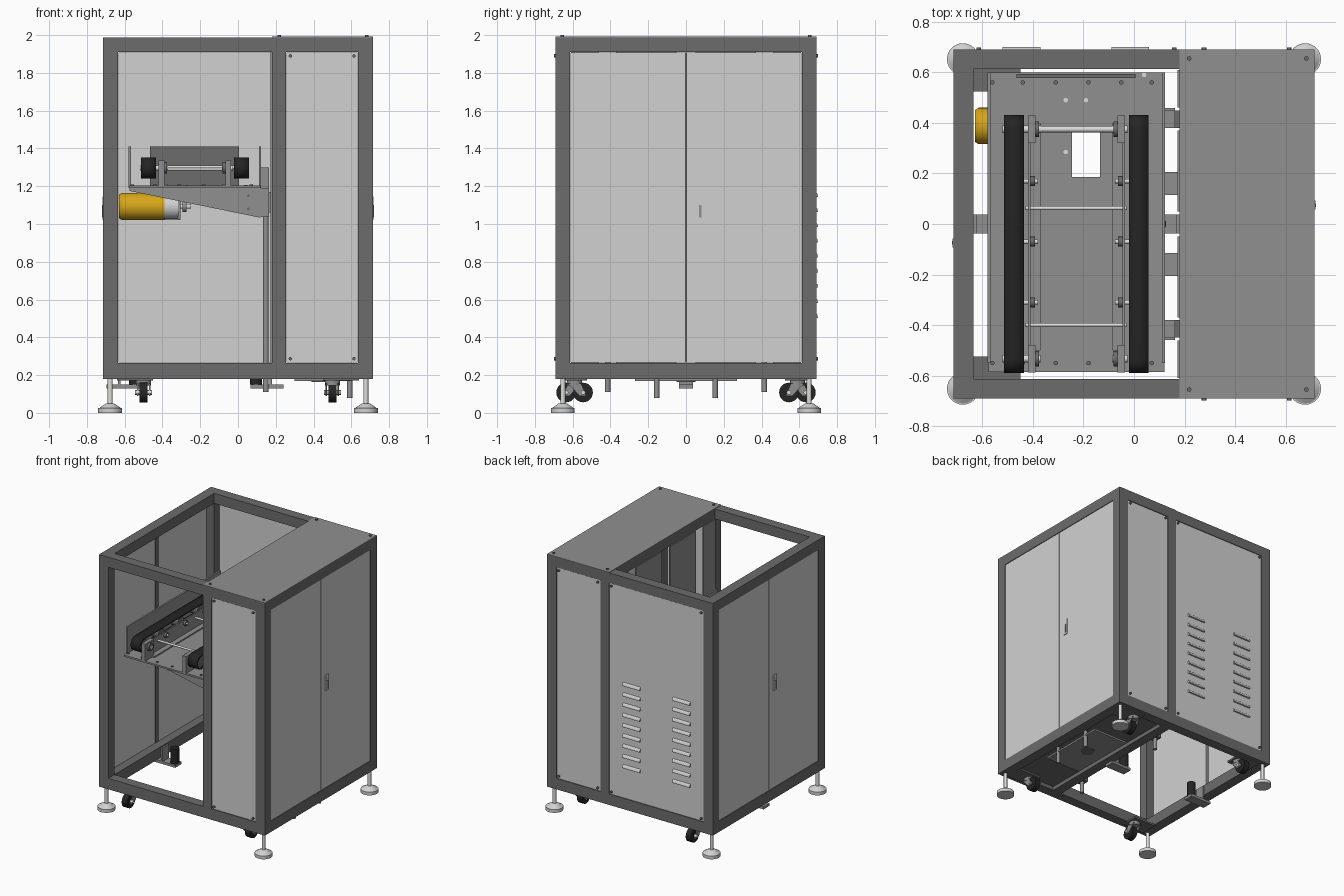
import bpy, bmesh, math
from mathutils import Vector

if "Cube" in bpy.data.objects:
    bpy.data.objects.remove(bpy.data.objects["Cube"])


def material(name, r, g, b):
    m = bpy.data.materials.new(name)
    m.diffuse_color = (r, g, b, 1)
    m.use_nodes = True
    m.node_tree.nodes["Principled BSDF"].inputs["Base Color"].default_value = m.diffuse_color
    return m


FRAME = material("dark grey frame", 0.15, 0.15, 0.15)
PANEL = material("light grey panel", 0.64, 0.64, 0.64)
GREY = material("mid grey sheet", 0.28, 0.28, 0.28)
STEEL = material("bright steel", 0.72, 0.72, 0.70)
BLACK = material("black rubber", 0.018, 0.018, 0.018)
YELLOW = material("yellow motor paint", 0.68, 0.38, 0.01)


def finish(name, bm, mat):
    bmesh.ops.recalc_face_normals(bm, faces=bm.faces)
    me = bpy.data.meshes.new(name)
    bm.to_mesh(me)
    bm.free()
    me.materials.append(mat)
    ob = bpy.data.objects.new(name, me)
    bpy.context.collection.objects.link(ob)
    return ob


def boxes(name, mat, *specs):
    """Each spec is x0, x1, y0, y1, z0, z1."""
    bm = bmesh.new()
    for x0, x1, y0, y1, z0, z1 in specs:
        for v in bmesh.ops.create_cube(bm, size=1)["verts"]:
            v.co = (x1 if v.co.x > 0 else x0, y1 if v.co.y > 0 else y0, z1 if v.co.z > 0 else z0)
    return finish(name, bm, mat)


def cyl(name, mat, p0, p1, r, r2=None, n=24):
    bm = bmesh.new()
    p0, p1 = Vector(p0), Vector(p1)
    d = p1 - p0
    bmesh.ops.create_cone(bm, cap_ends=True, segments=n, radius1=r, radius2=r if r2 is None else r2, depth=d.length)
    for f in bm.faces:
        f.smooth = len(f.verts) == 4
    for e in bm.edges:
        e.smooth = all(f.smooth for f in e.link_faces)
    q = Vector((0, 0, 1)).rotation_difference(d)
    for v in bm.verts:
        v.co = q @ v.co + (p0 + p1) / 2
    return finish(name, bm, mat)


def prism(name, mat, pts, axis, a, b):
    """Extrude a 2D outline along x (points are y,z) or y (points are x,z)."""
    bm = bmesh.new()
    place = (lambda p, t: (t, p[0], p[1])) if axis == "x" else (lambda p, t: (p[0], t, p[1]))
    f = bm.faces.new([bm.verts.new(place(p, a)) for p in pts])
    r = bmesh.ops.extrude_face_region(bm, geom=[f])
    off = Vector(place((0, 0), b - a))
    bmesh.ops.translate(bm, vec=off, verts=[v for v in r["geom"] if isinstance(v, bmesh.types.BMVert)])
    return finish(name, bm, mat)


X, Y, Z0, Z1, T = 0.715, 0.69, 0.18, 1.988, 0.08

# frame: posts, cross beams, long beams
for sy, side in ((-1, "front"), (1, "back")):
    y0, y1 = sorted((sy * Y, sy * (Y - 0.077)))
    for x0, x1, nm in ((-X, -X + T, "left"), (0.18, 0.255, "middle"), (X - T, X, "right")):
        boxes(f"{side}_{nm}_post", FRAME, (x0, x1, y0, y1, 0.265, 1.91))
    boxes(f"{side}_cross_beams", FRAME, (-X, X, y0, y1, Z0, 0.265), (-X, X, y0, y1, 1.91, Z1))
    # narrow closing panel with corner screws
    p0, p1 = sorted((sy * 0.687, sy * 0.675))
    boxes(f"{side}_narrow_panel", PANEL, (0.257, 0.633, p0, p1, 0.267, 1.908))
    xs = [0.277, 0.614] + ([-0.615, 0.16] if sy > 0 else [])
    for x in xs:
        for z in (0.287, 1.89):
            cyl("panel_screw", FRAME, (x, sy * 0.68, z), (x, sy * 0.698, z), 0.009, n=12)
yi = Y - 0.077
for x0, x1, nm in ((-X, -X + T, "left"), (0.18, 0.255, "middle"), (X - T, X, "right")):
    boxes(f"{nm}_long_beams", FRAME, (x0, x1, -yi, yi, Z0, 0.265), (x0, x1, -yi, yi, 1.91, Z1))

# back panel with louvers
boxes("back_wide_panel", PANEL, (-0.633, 0.178, 0.675, 0.687, 0.267, 1.908))
for i in range(9):
    z = 0.515 + 0.08 * i
    for x in (-0.445, -0.015):
        prism("louver", PANEL, [(0.671, z - 0.012), (0.7, z - 0.012), (0.7, z - 0.004), (0.695, z + 0.006),
                                (0.685, z + 0.014), (0.671, z + 0.014)], "x", x - 0.075, x + 0.075)

# double doors with handle plate and lever on both sides
for s, side in ((-1, "left"), (1, "right")):
    x0, x1 = sorted((s * 0.70, s * 0.712))
    boxes(f"{side}_doors", PANEL, (x0, x1, -0.611, -0.003, 0.267, 1.908), (x0, x1, 0.003, 0.611, 0.267, 1.908))
    boxes(f"{side}_door_seam", FRAME, (s * 0.70 - 0.003, s * 0.70 + 0.003, -0.02, 0.02, 0.267, 1.908))
    h0, h1 = sorted((s * 0.71, s * 0.718))
    boxes(f"{side}_door_handle", PANEL, (h0, h1, s * 0.075 - 0.018, s * 0.075 + 0.018, 1.02, 1.145))
    h0, h1 = sorted((s * 0.717, s * 0.721))
    boxes(f"{side}_handle_lever", GREY, (h0, h1, s * 0.075 - 0.007, s * 0.075 + 0.007, 1.035, 1.10))

# top cover
boxes("top_cover", GREY, (0.18, X, -Y, Y, 1.986, 1.992))
for x in (0.218, 0.682):
    for y in (-0.655, 0.655):
        cyl("cover_screw", FRAME, (x, y, 1.99), (x, y, 2.0), 0.009, n=12)

# inner partition sheets with lift slots between them
boxes("partition_sheets", GREY, *[(0.172, 0.18, a, b, 0.265, 1.91)
      for a, b in ((-0.61, -0.46), (-0.37, -0.05), (0.05, 0.37), (0.46, 0.61))])

# cabinet floor, underside plate with round port, hanging rods
boxes("cabinet_floor", FRAME, (0.255, 0.635, -yi, yi, 0.21, 0.22))
boxes("underside_plate", GREY, (0.3, 0.6, -0.27, 0.27, 0.168, 0.182))
cyl("underside_port", FRAME, (0.44, 0, 0.164), (0.44, 0, 0.17), 0.05)
for s in (-1, 1):
    cyl("hanging_rod", GREY, (0.592, s * 0.155, 0.08), (0.592, s * 0.155, 0.21), 0.014)
    # lift guide shafts and their clamps
    cyl("guide_shaft", GREY, (0.147, s * 0.415, 0.11), (0.147, s * 0.415, 1.25), 0.015)
    boxes("guide_foot", FRAME, (0.12, 0.19, s * 0.415 - 0.035, s * 0.415 + 0.035, 0.2, 0.25))
    boxes("lift_carriage", GREY, (0.12, 0.163, s * 0.415 - 0.035, s * 0.415 + 0.035, 1.04, 1.3))
    boxes("lift_arm", GREY, (0.1, 0.19, s * 0.16 - 0.045, s * 0.16 + 0.045, 1.06, 1.17))

# rubber bumpers on L brackets
for s, xw, xc in ((1, -0.635, -0.545), (-1, 0.18, 0.095)):
    a, b = sorted((xw - s * 0.06, xc + s * 0.03))
    c, d = sorted((xw, xw + s * 0.012))
    boxes("bumper_bracket", GREY, (a, b, -0.038, 0.038, 0.13, 0.15), (c, d, -0.038, 0.038, 0.15, 0.255))
    cyl("bumper", BLACK, (xc, 0, 0.15), (xc, 0, 0.265), 0.032)

# levelling feet and casters at the four corners
for sx in (-1, 1):
    for sy in (-1, 1):
        fx, fy = sx * 0.677, sy * 0.652
        cyl("foot_pad", PANEL, (fx, fy, 0), (fx, fy, 0.025), 0.063, n=32)
        cyl("foot_cone", PANEL, (fx, fy, 0.025), (fx, fy, 0.05), 0.058, 0.022, n=32)
        cyl("foot_stem", STEEL, (fx, fy, 0.045), (fx, fy, 0.19), 0.013, n=16)
        cx, wy = sx * 0.5, sy * (0.545 if sx > 0 else 0.635)
        a, b = sorted((sx * 0.45, sx * 0.64))
        c, d = sorted((sy * 0.525, sy * 0.66))
        boxes("caster_mount", FRAME, (a, b, c, d, 0.172, 0.186))
        cyl("caster_swivel", GREY, (cx, sy * 0.59, 0.145), (cx, sy * 0.59, 0.174), 0.04)
        cyl("caster_wheel", BLACK, (cx - 0.022, wy, 0.108), (cx + 0.022, wy, 0.108), 0.052)
        cyl("caster_axle", STEEL, (cx - 0.045, wy, 0.108), (cx + 0.045, wy, 0.108), 0.012, n=12)
        for k in (-1, 1):
            prism("caster_fork", GREY, [(wy - 0.018, 0.09), (wy + 0.018, 0.09), (sy * 0.59 + 0.035, 0.155),
                                        (sy * 0.59 - 0.035, 0.155)], "x", cx + k * 0.028, cx + k * 0.036)

# conveyor tray: base around a window, side walls, back stop
boxes("tray_base", GREY, (-0.575, -0.245, -0.585, 0.6, 1.19, 1.203), (-0.135, 0.12, -0.585, 0.6, 1.19, 1.203),
      (-0.245, -0.135, -0.585, 0.185, 1.19, 1.203), (-0.245, -0.135, 0.38, 0.6, 1.19, 1.203))
boxes("tray_side_walls", GREY, (-0.58, -0.567, -0.55, 0.6, 1.19, 1.41), (0.11, 0.123, -0.55, 0.6, 1.19, 1.41))
boxes("tray_back_stop", FRAME, (-0.465, 0.005, 0.578, 0.594, 1.2, 1.41))
for x in (-0.56, -0.44, -0.31, -0.18, -0.05, 0.07):
    for y in (-0.55, 0.56):
        cyl("tray_bolt", FRAME, (x, y, 1.2), (x, y, 1.21), 0.009, n=8)
for x, y in ((-0.27, 0.49), (-0.19, 0.49), (-0.27, 0.285), (0.04, 0.59)):
    cyl("tray_pin", STEEL, (x, y, 1.2), (x, y, 1.207), 0.009, n=12)

# tapered cantilever brackets under the tray
for y in (-0.45, 0.45):
    prism("cantilever_bracket", GREY, [(-0.575, 1.19), (0.163, 1.19), (0.163, 1.04), (0.11, 1.035),
                                       (-0.575, 1.175)], "y", y - 0.008, y + 0.008)
    for z in (1.08, 1.15):
        cyl("bracket_bolt", FRAME, (0.055, y - 0.013, z), (0.055, y + 0.013, z), 0.008, n=8)

# two belts, end pulleys and the rails that carry them
ZC, R, YA, YB = 1.297, 0.05, -0.533, 0.375
arc = [(YB + R * math.cos(t), ZC + R * math.sin(t)) for t in [math.pi * (i / 14 - 0.5) for i in range(15)]]
loop = arc + [(YA + YB - y, 2 * ZC - z) for y, z in arc]
for s, x0, x1 in ((-1, -0.514, -0.435), (1, -0.02, 0.058)):
    bm = bmesh.new()
    rings = [[bm.verts.new((x, y, z)) for y, z in loop] for x in (x0, x1)]
    for i in range(len(loop)):
        j = (i + 1) % len(loop)
        bm.faces.new((rings[0][i], rings[0][j], rings[1][j], rings[1][i])).smooth = True
    belt = finish("belt", bm, BLACK)
    mod = belt.modifiers.new("thickness", "SOLIDIFY")
    mod.thickness, mod.offset = 0.012, 0
    xi = -0.42 if s < 0 else -0.036          # rail face beside the belt
    d = -s                                   # direction towards the tray middle
    for y in (YA, YB):
        cyl("belt_pulley", FRAME, (x0 + 0.004, y, ZC), (x1 - 0.004, y, ZC), 0.044)
        cyl("pulley_hub", STEEL, (x0 - 0.006, y, ZC), (xi + d * 0.05, y, ZC), 0.014, n=16)
        a, b = sorted((xi, xi + d * 0.03))
        boxes("bearing_block", GREY, (a, b, y - 0.055, y + 0.055, 1.203, 1.335))
        cyl("bearing_ring", FRAME, (xi + d * 0.03, y, ZC), (xi + d * 0.045, y, ZC), 0.03)
    a, b = sorted((xi, xi + d * 0.01))
    c, e = sorted((xi, xi + d * 0.05))
    boxes("belt_rail", GREY, (a, b, -0.5, 0.4, 1.203, 1.325), (c, e, -0.5, 0.4, 1.203, 1.213))
    for y in (0.17, -0.07, -0.31):
        cyl("idler_roller", FRAME, (x0 + 0.008, y, 1.30), (x1 - 0.008, y, 1.30), 0.038)
        cyl("idler_bolt", STEEL, (x1 if s < 0 else x0, y, 1.30), (xi + d * 0.04, y, 1.30), 0.009, n=12)
        cyl("idler_nut", FRAME, (xi + d * 0.01, y, 1.30), (xi + d * 0.028, y, 1.30), 0.02, n=6)

# drive shaft and two spacer rods across the rails
cyl("drive_shaft", STEEL, (-0.41, YB, ZC), (-0.03, YB, ZC), 0.012)
for y in (0.063, -0.4):
    cyl("spacer_rod", STEEL, (-0.43, y, 1.29), (-0.03, y, 1.29), 0.008, n=16)

# gear motor hung below the tray
my, mz = 0.388, 1.093
cyl("motor_body", YELLOW, (-0.615, my, mz), (-0.39, my, mz), 0.072, n=32)
cyl("motor_end_cap", YELLOW, (-0.63, my, mz), (-0.615, my, mz), 0.062, 0.072, n=32)
cyl("gearbox", PANEL, (-0.39, my, mz), (-0.318, my, mz), 0.068, n=32)
boxes("motor_mount", GREY, (-0.318, -0.305, my - 0.07, my + 0.07, 1.02, 1.19))
cyl("motor_shaft", STEEL, (-0.305, my, mz), (-0.25, my, mz), 0.012, n=16)
cyl("motor_sprocket", GREY, (-0.295, my, mz), (-0.272, my, mz), 0.03)
